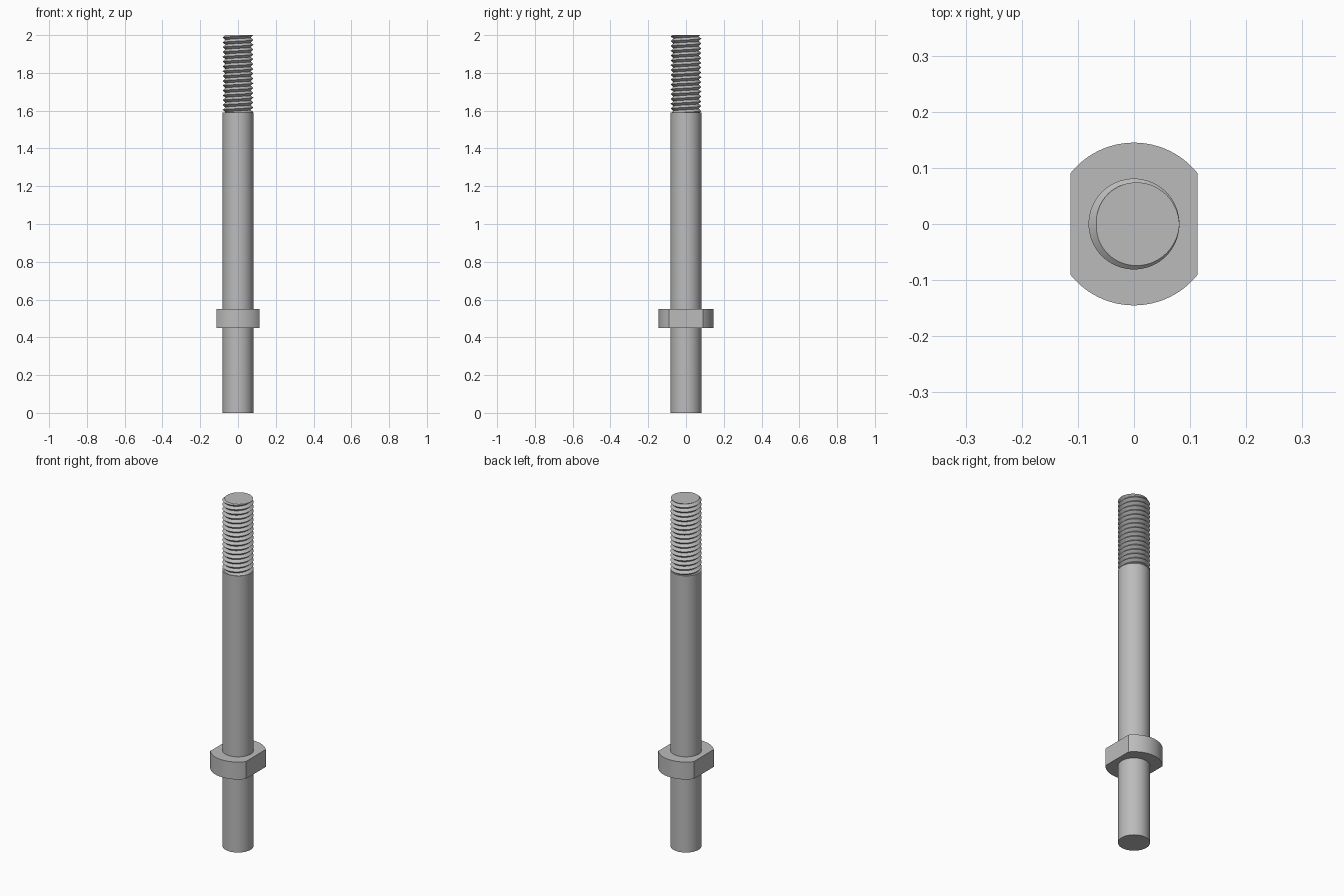
import bpy, bmesh
from math import sin, cos, pi, radians, asin

cube = bpy.data.objects.get("Cube")
if cube:
    bpy.data.objects.remove(cube, do_unlink=True)

SHAFT_R, ROOT_R = 0.081, 0.067
THREAD_Z, TOP_Z = 1.59, 2.0
PITCH, SEGS = 0.0255, 64

steel = bpy.data.materials.new("grey steel")
steel.use_nodes = True
colour = (0.5, 0.5, 0.5, 1)
steel.diffuse_color = colour
steel.node_tree.nodes["Principled BSDF"].inputs["Base Color"].default_value = colour


def finish(name, bm):
    bmesh.ops.recalc_face_normals(bm, faces=bm.faces[:])
    mesh = bpy.data.meshes.new(name)
    bm.to_mesh(mesh)
    bm.free()
    mesh.materials.append(steel)
    obj = bpy.data.objects.new(name, mesh)
    bpy.context.collection.objects.link(obj)
    bpy.ops.object.select_all(action="DESELECT")
    obj.select_set(True)
    bpy.context.view_layer.objects.active = obj
    bpy.ops.object.shade_smooth_by_angle(angle=radians(30))
    return obj


def prism(name, outline, z0, z1):
    bm = bmesh.new()
    base = bm.faces.new([bm.verts.new((x, y, z0)) for x, y in outline])
    top = bmesh.ops.extrude_face_region(bm, geom=[base])["geom"]
    verts = [g for g in top if isinstance(g, bmesh.types.BMVert)]
    bmesh.ops.translate(bm, vec=(0, 0, z1 - z0), verts=verts)
    return finish(name, bm)


def arc(radius, start, end, steps):
    angles = [start + (end - start) * i / steps for i in range(steps + 1)]
    return [(radius * cos(a), radius * sin(a)) for a in angles]


# Plain round shaft
prism("shaft", arc(SHAFT_R, 0, 2 * pi, SEGS)[:-1], 0, THREAD_Z)

# Round collar with two wrench flats
COLLAR_R, FLAT_X = 0.145, 0.113
half = asin(FLAT_X / COLLAR_R)
front = arc(COLLAR_R, -pi / 2 - half, -pi / 2 + half, 24)
back = arc(COLLAR_R, pi / 2 - half, pi / 2 + half, 24)
prism("collar", front + back, 0.45, 0.55)

# Helical thread: alternating crest and root rows that climb one pitch per turn
bm = bmesh.new()
rows = []
for k in range(-2 * int((TOP_Z - THREAD_Z) / PITCH + 3), 5):
    r = SHAFT_R if k % 2 == 0 else ROOT_R
    row = []
    for i in range(SEGS + 1):
        a = 2 * pi * i / SEGS
        z = TOP_Z + PITCH * (i / SEGS + k / 2)
        row.append(bm.verts.new((r * cos(a), r * sin(a), z)))
    rows.append(row)
for low, high in zip(rows, rows[1:]):
    for i in range(SEGS):
        bm.faces.new((low[i], low[i + 1], high[i + 1], high[i]))
bmesh.ops.remove_doubles(bm, verts=bm.verts[:], dist=1e-5)

# Trim the thread level at both ends and close it
for z, side in ((THREAD_Z - 0.002, -1), (TOP_Z, 1)):
    bmesh.ops.bisect_plane(bm, geom=bm.verts[:] + bm.edges[:] + bm.faces[:], dist=1e-6,
                           plane_co=(0, 0, z), plane_no=(0, 0, side), clear_outer=True)
    rim = [e for e in bm.edges if e.is_boundary and all(abs(v.co.z - z) < 1e-4 for v in e.verts)]
    bmesh.ops.holes_fill(bm, edges=rim, sides=0)
finish("thread", bm)
